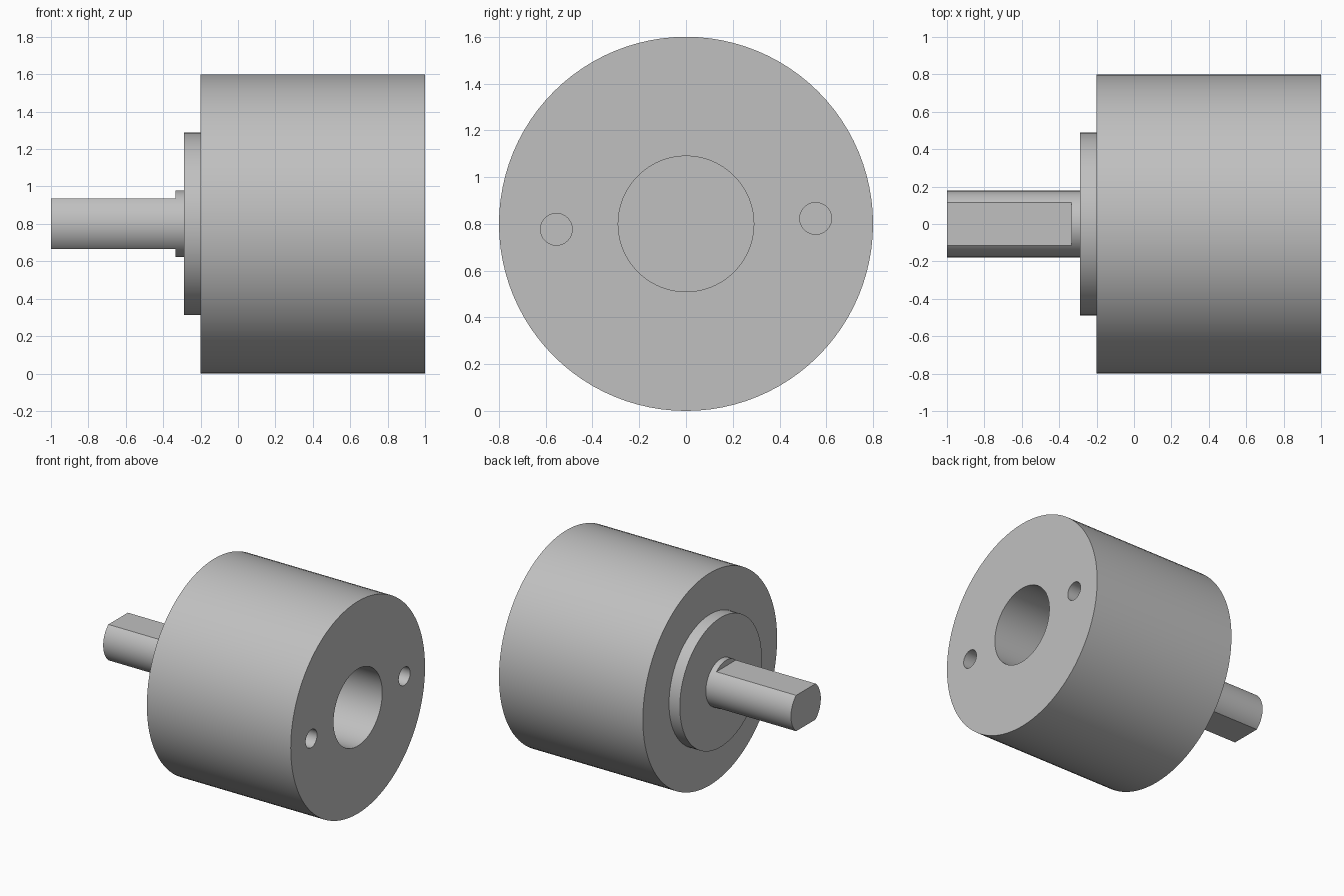
import bpy
import bmesh
import math
from mathutils import Matrix, Vector

cube = bpy.data.objects.get("Cube")
if cube:
    bpy.data.objects.remove(cube, do_unlink=True)

AXIS_Z = 0.8
SEGMENTS = 96

grey = bpy.data.materials.new("machined_grey")
grey.use_nodes = True
grey.diffuse_color = (0.53, 0.53, 0.53, 1)
grey.node_tree.nodes["Principled BSDF"].inputs["Base Color"].default_value = grey.diffuse_color


def add_object(name, bm):
    bmesh.ops.recalc_face_normals(bm, faces=bm.faces)
    mesh = bpy.data.meshes.new(name)
    bm.to_mesh(mesh)
    bm.free()
    mesh.materials.append(grey)
    obj = bpy.data.objects.new(name, mesh)
    bpy.context.collection.objects.link(obj)
    return obj


def rod(name, x0, x1, radius, y=0.0, z=AXIS_Z, segments=SEGMENTS):
    """Solid cylinder lying along x."""
    bm = bmesh.new()
    place = Matrix.Translation(((x0 + x1) / 2, y, z)) @ Matrix.Rotation(math.pi / 2, 4, "Y")
    bmesh.ops.create_cone(bm, cap_ends=True, segments=segments, radius1=radius,
                          radius2=radius, depth=x1 - x0, matrix=place)
    return add_object(name, bm)


def block(name, low, high):
    """Solid box between two corners."""
    low, high = Vector(low), Vector(high)
    bm = bmesh.new()
    place = Matrix.Translation((low + high) / 2) @ Matrix.Diagonal((*(high - low), 1))
    bmesh.ops.create_cube(bm, size=1, matrix=place)
    return add_object(name, bm)


def cut(target, cutter):
    """Subtract the cutter, then discard it."""
    cutter.hide_render = True
    mod = target.modifiers.new("cut", "BOOLEAN")
    mod.operation = "DIFFERENCE"
    mod.solver = "EXACT"
    mod.object = cutter
    bpy.context.view_layer.objects.active = target
    bpy.ops.object.modifier_apply(modifier=mod.name)
    bpy.data.objects.remove(cutter, do_unlink=True)


# Drum with a blind central bore and two pin holes
drum = rod("drum", -0.2, 1.0, 0.8)
cut(drum, rod("bore_cutter", 0.0, 1.1, 0.29))
tilt = math.radians(2.4)
for side in (1, -1):
    cut(drum, rod("pin_hole_cutter", 0.5, 1.1, 0.068,
                  side * 0.555 * math.cos(tilt),
                  AXIS_Z + side * 0.555 * math.sin(tilt), 48))

# Raised boss on the shaft side
boss = rod("boss", -0.29, -0.2, 0.488)

# Shaft with flats above and below
shaft = rod("shaft", -1.0, -0.29, 0.178)
for side in (1, -1):
    heights = sorted((AXIS_Z + side * 0.135, AXIS_Z + side * 0.3))
    cut(shaft, block("flat_cutter", (-1.1, -0.3, heights[0]), (-0.335, 0.3, heights[1])))

# Smooth shading with crisp edges
bpy.ops.object.select_all(action="DESELECT")
for part in (drum, boss, shaft):
    part.select_set(True)
bpy.context.view_layer.objects.active = drum
bpy.ops.object.shade_smooth_by_angle(angle=math.radians(30))
